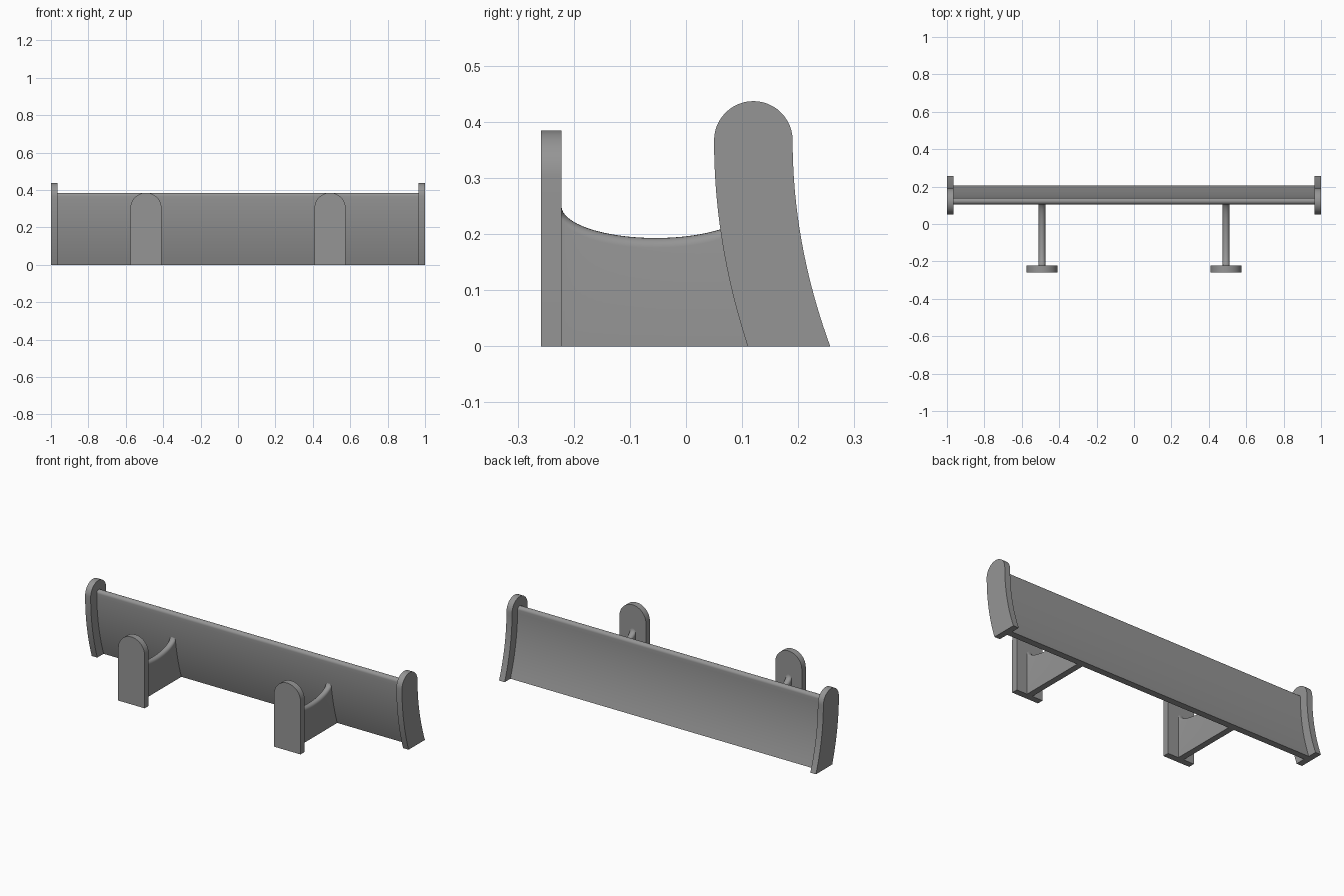
import bpy, bmesh, math

if "Cube" in bpy.data.objects:
    bpy.data.objects.remove(bpy.data.objects["Cube"])

gray = bpy.data.materials.new("plain gray")
gray.diffuse_color = (0.3, 0.3, 0.3, 1)
gray.use_nodes = True
gray.node_tree.nodes["Principled BSDF"].inputs["Base Color"].default_value = gray.diffuse_color


def finish(name, bm):
    bmesh.ops.recalc_face_normals(bm, faces=bm.faces)
    me = bpy.data.meshes.new(name)
    bm.to_mesh(me)
    bm.free()
    me.materials.append(gray)
    ob = bpy.data.objects.new(name, me)
    bpy.context.collection.objects.link(ob)
    bpy.ops.object.select_all(action='DESELECT')
    ob.select_set(True)
    bpy.context.view_layer.objects.active = ob
    bpy.ops.object.shade_smooth_by_angle(angle=math.radians(30))
    return ob


def extrude(name, outline, direction):
    """Extrude a closed 3D outline along a vector."""
    bm = bmesh.new()
    face = bm.faces.new([bm.verts.new(p) for p in outline])
    out = bmesh.ops.extrude_face_region(bm, geom=[face])
    verts = [v for v in out["geom"] if isinstance(v, bmesh.types.BMVert)]
    bmesh.ops.translate(bm, verts=verts, vec=direction)
    return finish(name, bm)


def swept_profile(front, back, front_bow, back_bow, z_top, n=20, arc=24):
    """Curved (y, z) strip that flares at the bottom and has a round top."""
    r = (back - front) / 2
    mid = (front + back) / 2
    ts = [i / n for i in range(n)]
    pts = [(front + front_bow * (1 - t) ** 2, z_top * t) for t in ts]
    pts += [(mid - r * math.cos(math.pi * i / arc),
             z_top + r * math.sin(math.pi * i / arc)) for i in range(arc + 1)]
    pts += [(back + back_bow * (1 - t) ** 2, z_top * t) for t in reversed(ts)]
    return pts


# curved blade with a rounded top edge
blade = swept_profile(0.105, 0.14, 0.062, 0.065, 0.3675, arc=16)
extrude("blade", [(-0.966, y, z) for y, z in blade], (1.932, 0, 0))

# end plates
plate = swept_profile(0.05, 0.19, 0.06, 0.067, 0.367)
for side, x in (("left", -1.0), ("right", 0.965)):
    extrude("end_plate_" + side, [(x, y, z) for y, z in plate], (0.035, 0, 0))


def rib(name, cx):
    """Support web with a sagging, rounded top edge."""
    bm = bmesh.new()
    r, n, m = 0.0175, 32, 10
    rows = []
    for i in range(n + 1):
        a = math.pi * i / n
        y = -0.054 - 0.168 * math.cos(a)
        top = 0.25 - 0.057 * math.sin(a)
        row = [(cx - r, y, 0)]
        for k in range(m + 1):
            b = math.pi * k / m
            row.append((cx - r * math.cos(b), y, top - r * (1 - math.sin(b))))
        row.append((cx + r, y, 0))
        rows.append([bm.verts.new(p) for p in row])
    # run the last section into the blade
    rows.append([bm.verts.new((v.co.x, 0.125 if v.co.z > 0.1 else 0.175, v.co.z))
                 for v in rows[-1]])
    for a, b in zip(rows, rows[1:]):
        for k in range(len(a)):
            j = (k + 1) % len(a)
            bm.faces.new((a[k], a[j], b[j], b[k]))
    bm.faces.new(rows[0])
    bm.faces.new(rows[-1])
    return finish(name, bm)


# mounting plates and ribs
for side, cx in (("left", -0.492), ("right", 0.492)):
    w = 0.0835
    outline = [(cx - w, -0.258, 0)]
    outline += [(cx - w * math.cos(math.pi * i / 24), -0.258,
                 0.3015 + w * math.sin(math.pi * i / 24)) for i in range(25)]
    outline.append((cx + w, -0.258, 0))
    extrude("mount_plate_" + side, outline, (0, 0.036, 0))
    rib("mount_rib_" + side, cx)
